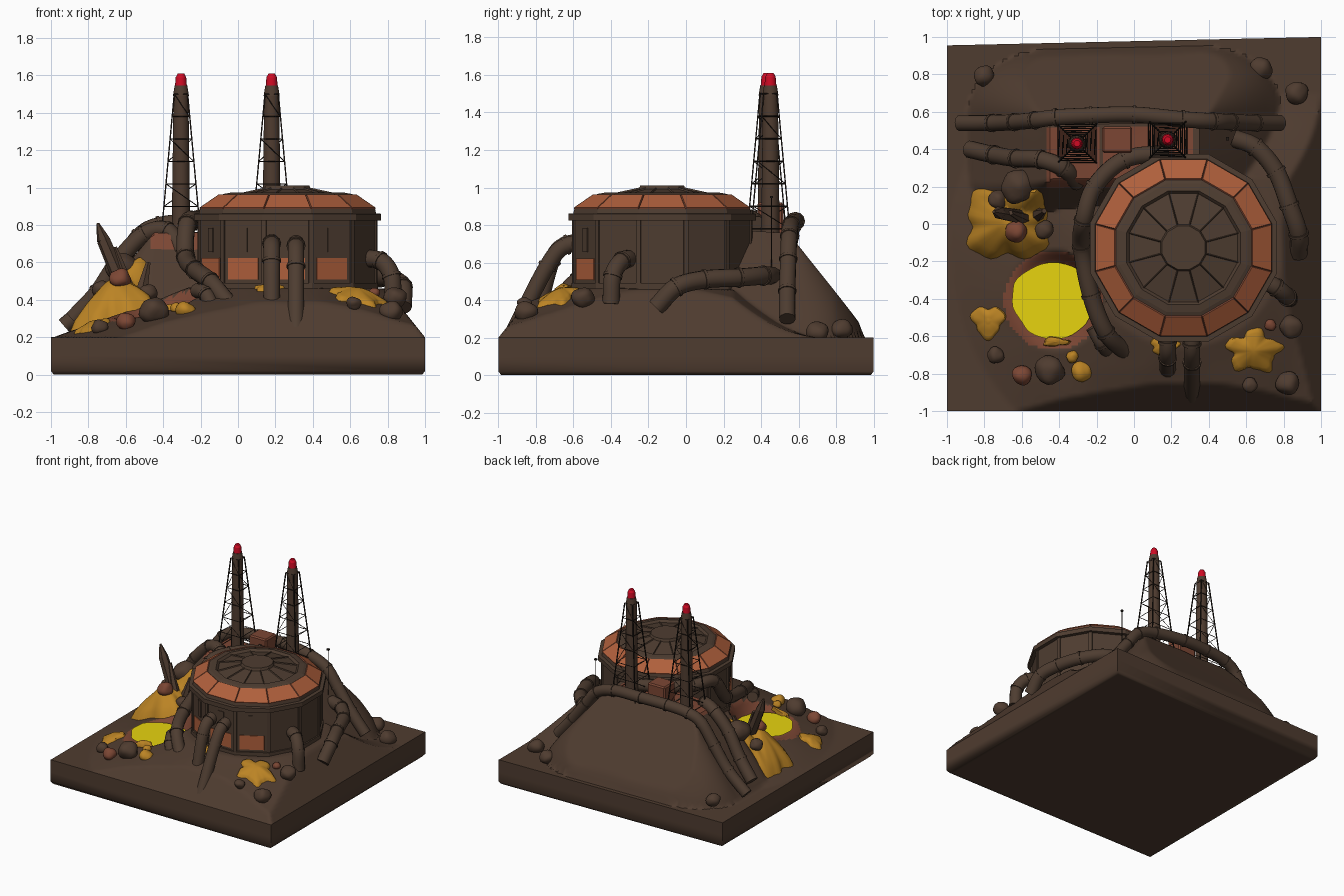
import bpy, bmesh, math, random
from mathutils import Vector, Matrix, noise

if "Cube" in bpy.data.objects:
    bpy.data.objects.remove(bpy.data.objects["Cube"])
random.seed(4)

def mat(name, r, g, b):
    m = bpy.data.materials.new(name)
    m.diffuse_color = (r, g, b, 1)
    m.use_nodes = True
    m.node_tree.nodes["Principled BSDF"].inputs["Base Color"].default_value = m.diffuse_color
    return m
EARTH = mat("earth_brown", .078, .045, .029)
METAL = mat("dark_metal", .076, .046, .030)
ORANGE = mat("orange_panel", .43, .115, .045)
RUST = mat("rust", .20, .062, .034)
OCHRE = mat("ochre", .50, .23, .018)
YELLOW = mat("acid_yellow", .84, .69, .005)
RED = mat("beacon_red", .62, .003, .017)
BLACK = mat("lattice_black", .016, .011, .008)

def finish(bm, name, mats, smooth=None):
    me = bpy.data.meshes.new(name)
    bmesh.ops.recalc_face_normals(bm, faces=bm.faces)
    bm.to_mesh(me)
    bm.free()
    for m in mats:
        me.materials.append(m)
    ob = bpy.data.objects.new(name, me)
    bpy.context.collection.objects.link(ob)
    if smooth:
        bpy.context.view_layer.objects.active = ob
        bpy.ops.object.select_all(action='DESELECT')
        ob.select_set(True)
        bpy.ops.object.shade_smooth_by_angle(angle=math.radians(smooth))
    return ob

def rod(bm, a, b, r1, r2=None, n=4):
    a, b = Vector(a), Vector(b)
    d = b - a
    M = Matrix.Translation((a + b) / 2) @ d.to_track_quat('Z', 'Y').to_matrix().to_4x4()
    bmesh.ops.create_cone(bm, cap_ends=True, segments=n, radius1=r1,
                          radius2=r1 if r2 is None else r2, depth=d.length, matrix=M)

def box(bm, c, size, rot=0):
    M = Matrix.Translation(c) @ Matrix.Rotation(rot, 4, 'Z') @ Matrix.Diagonal((*size, 1))
    return bmesh.ops.create_cube(bm, size=1, matrix=M)["verts"]

# ---- ground: mound at the back, plateau under the tank, sunken pool ----
CX, CY = .265, -.127
PX, PY = -.43, -.41
def clamp(v):
    return max(0, min(1, v))
def mound_t(x, y):
    return math.hypot(max(0, -.45 - x, x - .35) / .44, max(0, .24 - y) / .24, max(0, y - .6) / .36)
def ground(x, y, pool=True):
    d = math.hypot(x - CX, y - CY)
    g = .2 + .26 * clamp((1.25 - d) / .72) * (1 - clamp((y - .25) / .45))
    t = mound_t(x, y)
    back = clamp((y - .6) / .2)
    h = max(g, .2 + .56 * clamp(1 - t) ** (.95 - .2 * back))
    h += .012 * noise.noise((x * 4, y * 4, 1)) * clamp((h - .2) / .1)
    if pool:
        p = math.hypot(x - PX, y - PY)
        h += (.30 - h) * clamp((.27 - p) / .07)
    return max(.2, min(h, .2 + 1.25 * min(1 - abs(x), 1 - abs(y))))
def skew(v):
    if v.co.y > 0:
        v.co.y *= .9775 + .0225 * v.co.x

bm = bmesh.new()
bmesh.ops.create_grid(bm, x_segments=120, y_segments=120, size=1)
for f in bm.faces:
    c = f.calc_center_median()
    top = .2 < c.y < .54 and -.46 < c.x < .32 and not -.19 < c.x < -.16
    if top or math.hypot(c.x - PX, c.y - PY) < .265:
        f.material_index = 1
for v in bm.verts:
    v.co.z = ground(v.co.x, v.co.y)
    skew(v)
finish(bm, "terrain", [EARTH, RUST], 40)

# slab: upright upper band, softly shaded lower band
bm = bmesh.new()
loops = []
for w, z in ((1, .2), (1, .1), (1, .1), (1, .02), (.985, 0), (.96, 0)):
    loops.append([bm.verts.new((sx * w, sy * w, z)) for sx, sy in ((1, 1), (-1, 1), (-1, -1), (1, -1))])
for j in (0, 2, 3, 4):
    for k in range(4):
        n = (k + 1) % 4
        bm.faces.new((loops[j][k], loops[j][n], loops[j + 1][n], loops[j + 1][k]))
bm.faces.new(loops[-1])
for v in bm.verts:
    skew(v)
finish(bm, "base_slab", [EARTH], 70)

# ---- acid pool ----
bm = bmesh.new()
ring = [bm.verts.new((PX + (.222 + .012 * math.sin(3 * a) + .006 * math.sin(8 * a)) * math.cos(a),
                      PY + .205 * math.sin(a), .335)) for a in [i * math.tau / 40 for i in range(40)]]
bm.faces.new(ring)
finish(bm, "acid_pool", [YELLOW])

# ---- ochre piles draped over the ground ----
def pile(name, x, y, rx, ry, h, lobes, ph, amp=.2):
    bm = bmesh.new()
    N, R = 48, 8
    rings = []
    for j in range(1, R + 1):
        s = j / R
        row = []
        for i in range(N):
            a = i * math.tau / N
            k = s * (1 + s * (amp * math.sin(lobes * a + ph) + .06 * math.sin((2 * lobes + 1) * a)))
            px, py = x + rx * k * math.cos(a), y + ry * k * math.sin(a)
            z = ground(px, py, False) + h * (1 - s ** 1.6) + (.012 if j < R else -.02)
            row.append(bm.verts.new((px, py, z + .015 * (1 - s) * noise.noise((px * 14, py * 14, 0)))))
        rings.append(row)
    c = bm.verts.new((x, y, ground(x, y, False) + h + .012))
    for i in range(N):
        n = (i + 1) % N
        bm.faces.new((c, rings[0][i], rings[0][n]))
        for p, q in zip(rings, rings[1:]):
            bm.faces.new((p[i], q[i], q[n], p[n]))
    finish(bm, name, [OCHRE], 60)
pile("ochre_heap_left", -.675, .005, .235, .205, .19, 4, -1.57, .14)
pile("ochre_heap_front", .64, -.68, .145, .115, .04, 5, .4)
pile("ochre_patch_left", -.78, -.52, .09, .09, .03, 3, 0)
pile("ochre_patch_front", .16, -.65, .08, .05, .01, 3, 1)
pile("ochre_patch_pool", -.42, -.63, .07, .025, .01, 3, 2)

# ---- rocks: x, y, radius, height above ground, material ----
rocks = [(-.8, .79, .055, .02, EARTH), (.68, .83, .06, .02, EARTH), (.87, .7, .06, .03, EARTH),
         (-.74, -.7, .045, .02, EARTH), (-.6, -.81, .052, .03, RUST), (-.45, -.78, .078, .04, EARTH),
         (-.33, -.71, .032, .01, OCHRE), (-.28, -.79, .055, 0, OCHRE), (.84, -.55, .062, .02, EARTH),
         (.73, -.54, .03, .01, RUST), (.62, -.86, .04, .02, EARTH), (.82, -.85, .062, .02, EARTH),
         (-.62, .2, .09, .03, EARTH), (-.63, -.04, .058, .19, RUST), (-.73, .13, .05, .12, EARTH),
         (-.48, -.03, .05, .06, EARTH)]
for i, (x, y, r, lift, m) in enumerate(rocks):
    bm = bmesh.new()
    bmesh.ops.create_icosphere(bm, subdivisions=3, radius=r)
    for v in bm.verts:
        v.co *= 1 + .18 * noise.noise(v.co / r * 1.1 + Vector((i * 3, 0, 0)))
        v.co += Vector((x, y, ground(x, y) + lift - v.co.z * .1))
    finish(bm, f"rock_{i}", [m], 60)
bm = bmesh.new()
rod(bm, (-.61, .04, .46), (-.72, .06, .72), .042, .036, 6)
rod(bm, (-.72, .06, .72), (-.75, .065, .81), .036, .008, 6)
rod(bm, (-.57, .02, .42), (-.66, .06, .68), .038, .014, 6)
rod(bm, (-.53, .04, .38), (-.48, .07, .60), .045, .014, 6)
finish(bm, "stone_spikes", [EARTH])

# ---- twelve-sided tank: lathe with colours by profile band ----
A0 = math.radians(15)
prof = [(.46, .36, 0), (.50, .46, 0), (.50, .49, 0), (.488, .49, 0), (.488, .825, 0), (.518, .825, 0),
        (.518, .86, 0), (.49, .862, 0), (.485, .885, 1), (.375, .958, 0), (.355, .966, 0),
        (.315, .973, 0), (.305, .962, 2), (.125, 1.0, 0), (.12, 1.012, 0)]
bm = bmesh.new()
rows = [[bm.verts.new((CX + r * math.cos(A0 + k * math.pi / 6), CY + r * math.sin(A0 + k * math.pi / 6), z))
         for k in range(12)] for r, z, _ in prof]
panels = {1: [], 2: []}
for j in range(len(prof) - 1):
    for k in range(12):
        n = (k + 1) % 12
        f = bm.faces.new((rows[j][k], rows[j][n], rows[j + 1][n], rows[j + 1][k]))
        if prof[j][2]:
            panels[prof[j][2]].append(f)
        if prof[j][2] == 1:
            f.material_index = 2
bm.faces.new(rows[-1])
bm.faces.new(rows[0])
bm.normal_update()
bmesh.ops.inset_individual(bm, faces=panels[1], thickness=.004, depth=.008)
bmesh.ops.inset_individual(bm, faces=panels[2], thickness=.006, depth=-.008)
for f in panels[1]:
    f.material_index = 1
finish(bm, "tank_body", [METAL, ORANGE, RUST])

# wall posts, rust plates and hatches
def at(r, ang, z):
    return (CX + r * math.cos(ang), CY + r * math.sin(ang), z)
bm = bmesh.new()
for k in range(12):
    a = A0 + k * math.pi / 6
    box(bm, at(.486, a, .655), (.016, .026, .34), a)
finish(bm, "wall_posts", [METAL])
for name, z, w, h, m in (("wall_rust_plates", .565, .185, .115, ORANGE), ("wall_hatches", .72, .05, .13, METAL)):
    bm = bmesh.new()
    for deg in (-150, -120, -90, -60):
        a = math.radians(deg)
        box(bm, at(.4725, a, z), (.008, w, h), a)
    finish(bm, name, [m])

# ---- pipes: smooth swept tubes with collars ----
def pipe(name, pts, r=.047):
    P = [Vector(p) for p in pts]
    E = [2 * P[0] - P[1]] + P + [2 * P[-1] - P[-2]]
    path, collars = [], []
    for i in range(1, len(E) - 2):
        a, b, c, d = E[i - 1:i + 3]
        for s in range(8):
            t = s / 8
            path.append(.5 * (2 * b + (c - a) * t + (2 * a - 5 * b + 4 * c - d) * t * t
                              + (3 * b - a - 3 * c + d) * t ** 3))
    path.append(P[-1])
    bm = bmesh.new()
    prev, N, up = None, 12, None
    for i, p in enumerate(path):
        t = (path[min(i + 1, len(path) - 1)] - path[max(i - 1, 0)]).normalized()
        up = t.orthogonal() if up is None else up - t * up.dot(t)
        up.normalize()
        side = t.cross(up)
        row = [bm.verts.new(p + r * (up * math.cos(k * math.tau / N) + side * math.sin(k * math.tau / N)))
               for k in range(N)]
        if prev:
            for k in range(N):
                bm.faces.new((prev[k], prev[(k + 1) % N], row[(k + 1) % N], row[k]))
        if i in (0, len(path) - 1):
            bm.faces.new(row)
        if i % 8 == 0:
            collars.append((p, t))
        prev = row
    for p, t in collars[1:-1]:
        rod(bm, p - t * .008, p + t * .008, r * 1.12, None, N)
    finish(bm, name, [METAL], 40)
pipe("pipe_back", [(-.93, .54, .26), (-.76, .54, .41), (-.64, .545, .58), (-.53, .555, .74), (-.42, .57, .80),
                   (-.23, .58, .82), (.0, .585, .82), (.26, .56, .80), (.42, .55, .74), (.52, .545, .62),
                   (.65, .54, .45), (.78, .54, .30)], .044)
pipe("pipe_back_left", [(-.88, .40, .30), (-.75, .37, .44), (-.63, .35, .62), (-.5, .345, .75),
                        (-.38, .30, .77), (-.3, .22, .66)])
pipe("pipe_wrap", [(.18, .38, .80), (-.05, .345, .83), (-.21, .2, .83), (-.27, .02, .81), (-.28, -.12, .63),
                   (-.23, -.38, .56), (-.15, -.58, .50), (-.05, -.68, .38)])
pipe("pipe_stub_left", [(-.22, -.55, .45), (-.17, -.64, .43), (-.13, -.69, .34)], .04)
pipe("pipe_front_short", [(.18, -.5, .70), (.18, -.63, .70), (.18, -.715, .61), (.18, -.8, .29)], .045)
pipe("pipe_front_long", [(.31, -.5, .70), (.31, -.64, .69), (.31, -.74, .58), (.31, -.93, .21)], .045)
pipe("pipe_right_short", [(.66, -.28, .62), (.76, -.34, .61), (.82, -.39, .53), (.83, -.40, .38)])
pipe("pipe_right_long", [(.53, .46, .53), (.65, .41, .53), (.76, .28, .52), (.83, .10, .51),
                         (.88, -.05, .47), (.88, -.16, .36)], .049)

# ---- two lattice towers ----
def tower(name, x, y):
    bm = bmesh.new()
    rod(bm, (x, y, .70), (x, y, 1.49), .05, .040, 12)
    rod(bm, (x, y, 1.49), (x, y, 1.545), .043, .034, 12)
    finish(bm, name + "_core", [EARTH], 40)
    bm = bmesh.new()
    rod(bm, (x, y, 1.54), (x, y, 1.59), .032, .028, 12)
    rod(bm, (x, y, 1.59), (x, y, 1.61), .028, .017, 12)
    finish(bm, name + "_beacon", [RED], 40)
    bm = bmesh.new()
    zs = [.78 + .12 * i for i in range(7)]
    def corner(k, z):
        w = .102 - .066 * (z - .78) / .72
        return (x + w * (1, 1, -1, -1)[k % 4], y + w * (1, -1, -1, 1)[k % 4], z)
    for k in range(4):
        rod(bm, corner(k, .74), corner(k, 1.5), .005)
        for i, z in enumerate(zs):
            rod(bm, corner(k, z), corner(k + 1, z), .003)
            if i < 6 and i % 2 == k % 2:
                rod(bm, corner(k, z), corner(k + 1, zs[i + 1]), .0025)
    finish(bm, name + "_lattice", [BLACK])
tower("tower_left", -.305, .43)
tower("tower_right", .18, .45)

# ---- mound-top machine box and thin antenna ----
bm = bmesh.new()
box(bm, (-.09, .45, .82), (.16, .14, .2))
bmesh.ops.bevel(bm, geom=bm.edges[:], offset=.01, segments=1, affect='EDGES')
finish(bm, "machine_box", [RUST])
bm = bmesh.new()
rod(bm, (.5, .456, .45), (.5, .456, .95), .003, None, 6)
box(bm, (.5, .456, .95), (.018, .018, .012))
finish(bm, "antenna", [BLACK])
